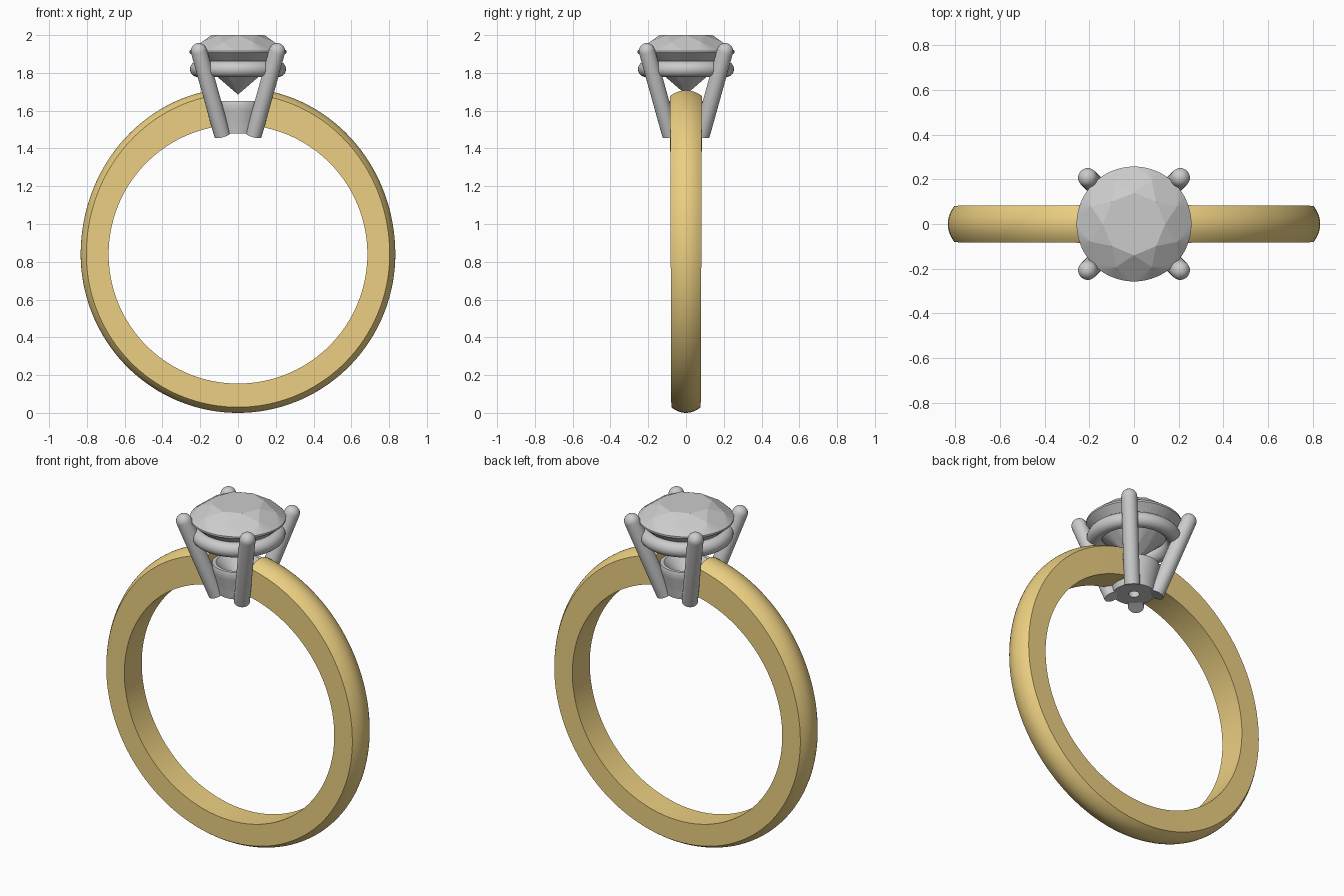
import bpy, bmesh
from math import sin, cos, pi, radians
from mathutils import Vector

if "Cube" in bpy.data.objects:
    bpy.data.objects.remove(bpy.data.objects["Cube"])

gold = bpy.data.materials.new("gold")
gold.diffuse_color = (0.83, 0.62, 0.22, 1)
gold.use_nodes = True
gold.node_tree.nodes["Principled BSDF"].inputs["Base Color"].default_value = gold.diffuse_color
CZ, FINGER = 0.84, 0.685          # ring centre height, finger hole radius


def finish(name, bm, smooth=True, mat=None):
    bmesh.ops.recalc_face_normals(bm, faces=bm.faces)
    me = bpy.data.meshes.new(name)
    bm.to_mesh(me)
    bm.free()
    ob = bpy.data.objects.new(name, me)
    bpy.context.collection.objects.link(ob)
    bpy.ops.object.select_all(action='DESELECT')
    bpy.context.view_layer.objects.active = ob
    ob.select_set(True)
    if mat:
        me.materials.append(mat)
    if smooth:
        bpy.ops.object.shade_smooth_by_angle(angle=radians(35))
    return ob


def skin(bm, loops, closed):
    n = len(loops)
    for i in range(n if closed else n - 1):
        a, b = loops[i], loops[(i + 1) % n]
        for j in range(len(a)):
            k = (j + 1) % len(a)
            bm.faces.new((a[j], a[k], b[k], b[j]))


def lathe(profile, seg, closed):
    bm = bmesh.new()
    rings = [[bm.verts.new((r * cos(2 * pi * i / seg), r * sin(2 * pi * i / seg), z))
              for i in range(seg)] for r, z in profile]
    skin(bm, rings, closed)
    if not closed:
        bm.faces.new(rings[0])
        bm.faces.new(rings[-1])
    return bm


# Band: domed section swept round the finger, open under the stone
bm = bmesh.new()
loops = []
N, GAP = 128, radians(9.3)
for i in range(N + 1):
    t = pi / 2 + GAP + (2 * pi - 2 * GAP) * i / N
    s = sin(t)
    outer = 0.833 + (0.048 if s > 0 else 0.007) * s * s
    half = 0.081 + 0.003 * s
    pts = [(FINGER, half), (FINGER, -half)]
    for k in range(13):
        u = -1 + k / 6
        pts.append((outer - 0.03 * u * u, half * u))
    loops.append([bm.verts.new((r * cos(t), y, CZ + r * s)) for r, y in pts])
skin(bm, loops, False)
bm.faces.new(loops[0])
bm.faces.new(loops[-1])
finish("band", bm, mat=gold)

# Finger-hole cutter that trims the setting
bm = bmesh.new()
bmesh.ops.create_cone(bm, cap_ends=True, segments=192, radius1=FINGER, radius2=FINGER, depth=1)
for v in bm.verts:
    v.co = Vector((v.co.x, v.co.z, v.co.y + CZ))
cutter = finish("finger_cutter", bm, smooth=False)
cutter.hide_render = True


def trim(ob):
    m = ob.modifiers.new("trim", 'BOOLEAN')
    m.operation, m.object = 'DIFFERENCE', cutter
    bpy.context.view_layer.objects.active = ob
    bpy.ops.object.modifier_apply(modifier=m.name)


# Seat: hollow cup between the band ends
trim(finish("seat", lathe([(0.03, 1.48), (0.112, 1.48), (0.122, 1.54), (0.136, 1.60),
                           (0.143, 1.635), (0.138, 1.65), (0.118, 1.65), (0.03, 1.56)], 64, True)))

# Four leaning prongs with round tips
top, foot = Vector((0.207, 0.207, 1.915)), Vector((0.083, 0.083, 1.47))
length = (top - foot).length
R = 0.043
prof = [(R, 0), (R, length)] + [(R * cos(a), length + R * sin(a))
                                for a in [radians(d) for d in (15, 30, 45, 60, 75, 86)]]
for name, sx, sy in (("front_left", -1, -1), ("front_right", 1, -1),
                     ("back_left", -1, 1), ("back_right", 1, 1)):
    bm = lathe(prof, 32, False)
    f = Vector((foot.x * sx, foot.y * sy, foot.z))
    d = Vector((top.x * sx, top.y * sy, top.z)) - f
    q = d.to_track_quat('Z', 'Y')
    for v in bm.verts:
        v.co = q @ v.co + f
    trim(finish(name + "_prong", bm))

# Gallery ring under the girdle
finish("gallery_ring", lathe([(0.212 + 0.042 * cos(2 * pi * k / 24), 1.82 + 0.042 * sin(2 * pi * k / 24))
                              for k in range(24)], 64, True))

# Round brilliant stone with flat facets
bm = bmesh.new()
SUB = 4                            # girdle points per 22.5 degrees
GN, GR = 16 * SUB, 0.257


def ring(n, r, z, off=0.0):
    return [bm.verts.new((r * cos(2 * pi * (i + off) / n), r * sin(2 * pi * (i + off) / n), z))
            for i in range(n)]


c = cos(pi / 8)
table = ring(8, 0.14, 2.0)
stars = ring(8, 0.208, 2.0 - 0.083 * (0.208 * c - 0.14) / (GR - 0.14), 0.5)
g_top, g_low = ring(GN, GR, 1.917), ring(GN, GR, 1.907)
lows = ring(8, 0.07, 1.685 + 0.222 * 0.07 * c / GR, 0.5)
culet = bm.verts.new((0, 0, 1.685))
bm.faces.new(table)
for i in range(8):
    j, g = (i + 1) % 8, 2 * SUB * i
    bm.faces.new((table[i], stars[i], table[j]))
    bm.faces.new((table[i], stars[i - 1], g_top[g], stars[i]))
    bm.faces.new((culet, lows[i - 1], g_low[g], lows[i]))
    for k in range(2 * SUB):
        a, b = (g + k) % GN, (g + k + 1) % GN
        bm.faces.new((stars[i], g_top[a], g_top[b]))
        bm.faces.new((lows[i], g_low[a], g_low[b]))
        bm.faces.new((g_top[a], g_top[b], g_low[b], g_low[a]))
finish("stone", bm, smooth=False)

bpy.data.objects.remove(cutter)
